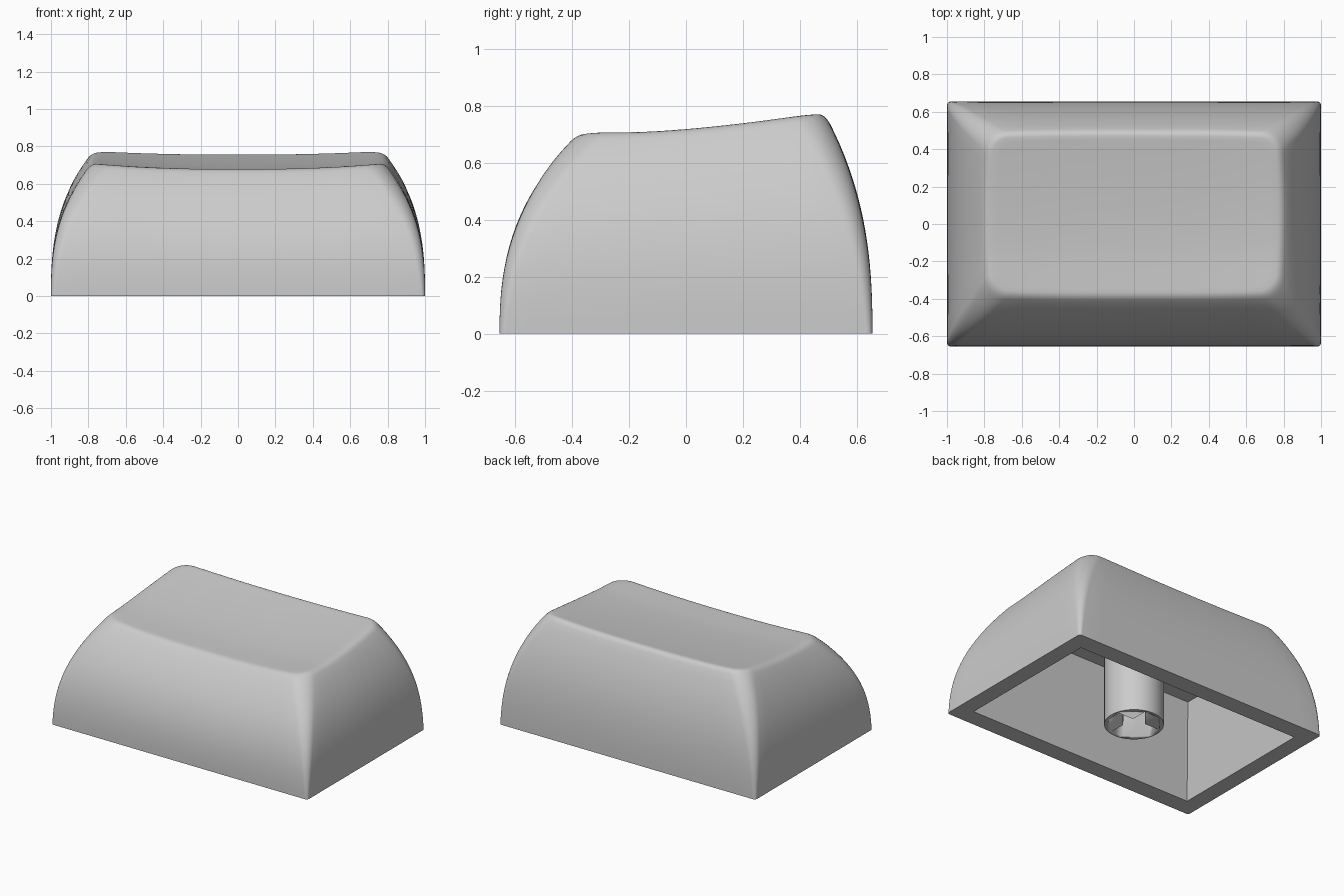
import bpy, bmesh
from math import sin, cos, pi, radians
from mathutils import Matrix

cube = bpy.data.objects.get("Cube")
if cube:
    bpy.data.objects.remove(cube, do_unlink=True)

grey = bpy.data.materials.new("matte grey plastic")
grey.use_nodes = True
colour = (0.6, 0.6, 0.6, 1)
grey.diffuse_color = colour
bsdf = grey.node_tree.nodes["Principled BSDF"]
bsdf.inputs["Base Color"].default_value = colour
bsdf.inputs["Roughness"].default_value = 0.6

SIDE, CORNER = 14, 8      # points per straight side and per corner arc


def make_object(name, bm, angle=35):
    bmesh.ops.recalc_face_normals(bm, faces=bm.faces)
    mesh = bpy.data.meshes.new(name)
    bm.to_mesh(mesh)
    bm.free()
    mesh.materials.append(grey)
    obj = bpy.data.objects.new(name, mesh)
    bpy.context.collection.objects.link(obj)
    bpy.ops.object.select_all(action='DESELECT')
    obj.select_set(True)
    bpy.context.view_layer.objects.active = obj
    bpy.ops.object.shade_smooth_by_angle(angle=radians(angle))
    return obj


def rounded_rect(hx, front, back, r, bow=0.0):
    """Outline of a rounded rectangle; bow pulls the corners in a little."""
    mid, hy = (front + back) / 2, (back - front) / 2
    centres = [(hx - r, hy - r), (r - hx, hy - r), (r - hx, r - hy), (hx - r, r - hy)]
    pts = []
    for q, (cx, cy) in enumerate(centres):
        arc = [(cx + r * cos(a), cy + r * sin(a))
               for a in ((q + i / CORNER) * pi / 2 for i in range(CORNER + 1))]
        nx, ny = centres[(q + 1) % 4]
        a = (q + 1) * pi / 2
        end = (nx + r * cos(a), ny + r * sin(a))
        pts += arc
        for i in range(1, SIDE):
            t = i / SIDE
            pts.append((arc[-1][0] * (1 - t) + end[0] * t, arc[-1][1] * (1 - t) + end[1] * t))
    return [(x * (1 - bow * (y / hy) ** 2), mid + y * (1 - 1.3 * bow * (x / hx) ** 4))
            for x, y in pts]


def top_height(x, y):
    """Dished top, rising to the back and to both sides."""
    rise = 0.069 * min(1, max(0, (y + 0.2) / 0.67)) ** 1.5
    sag = (0.025 - 0.01 * y) * (1 - min(1, abs(x) / 0.76) ** 2.5)
    return 0.707 + rise - sag


def outer_outline(s, inset):
    """Outline of the outer wall at the fraction s of its height."""
    return rounded_rect(1 - 0.205 * s ** 2.7 - inset, -0.655 + 0.265 * s ** 2.5 + inset,
                        0.655 - 0.16 * s ** 2.5 - inset, 0.02 + 0.09 * s - inset, 0.025 * s * s)


# Cap shell: rings run from the cavity ceiling, over the rim, up the walls and into the dish
rings = []
for i in range(2):
    t = 1 - i
    outline = rounded_rect(0.885 - 0.115 * t, -0.53 + 0.145 * t, 0.53 - 0.09 * t, 0)
    rings.append([(x, y, 0.62 * t) for x, y in outline])
walls = [(0.965 * i / 18, 0) for i in range(19)]
for s, inset in walls + [(0.98, 0.002), (0.99, 0.006), (0.997, 0.013), (1, 0.024)]:
    rings.append([(x, y, s * top_height(x, y)) for x, y in outer_outline(s, inset)])
edge = rings[-1]
centre_y = 0.05
for k in (0.95, 0.88, 0.78, 0.66, 0.52, 0.38, 0.24, 0.12):
    flat = [(x * k, centre_y + (y - centre_y) * k) for x, y, z in edge]
    rings.append([(x, y, top_height(x, y)) for x, y in flat])

bm = bmesh.new()
loops = [[bm.verts.new(p) for p in ring] for ring in rings]
count = len(loops[0])
for a, b in zip(loops, loops[1:]):
    for i in range(count):
        j = (i + 1) % count
        bm.faces.new((a[i], a[j], b[j], b[i]))
bm.faces.new(loops[0])
tip = bm.verts.new((0, centre_y, top_height(0, centre_y)))
for i in range(count):
    bm.faces.new((loops[-1][i], loops[-1][(i + 1) % count], tip))
bmesh.ops.remove_doubles(bm, verts=bm.verts, dist=0.0001)
make_object("cap_shell", bm)

# Stem under the cap
bm = bmesh.new()
bmesh.ops.create_cone(bm, cap_ends=True, segments=48, radius1=0.19, radius2=0.19,
                      depth=0.62, matrix=Matrix.Translation((0, 0, 0.31)))
stem = make_object("stem", bm)

# Cross-shaped socket cut into the stem
for name, sx, sy in (("socket_cutter_x", 0.33, 0.1), ("socket_cutter_y", 0.1, 0.33)):
    bm = bmesh.new()
    bmesh.ops.create_cube(bm, size=1, matrix=Matrix.Translation((0, 0, 0.1))
                          @ Matrix.Diagonal((sx, sy, 0.4, 1)))
    cutter = make_object(name, bm)
    cutter.hide_render = True
    cut = stem.modifiers.new(name, 'BOOLEAN')
    cut.operation = 'DIFFERENCE'
    cut.solver = 'EXACT'
    cut.object = cutter
    bpy.context.view_layer.objects.active = stem
    bpy.ops.object.modifier_apply(modifier=name)
    bpy.data.objects.remove(cutter, do_unlink=True)
